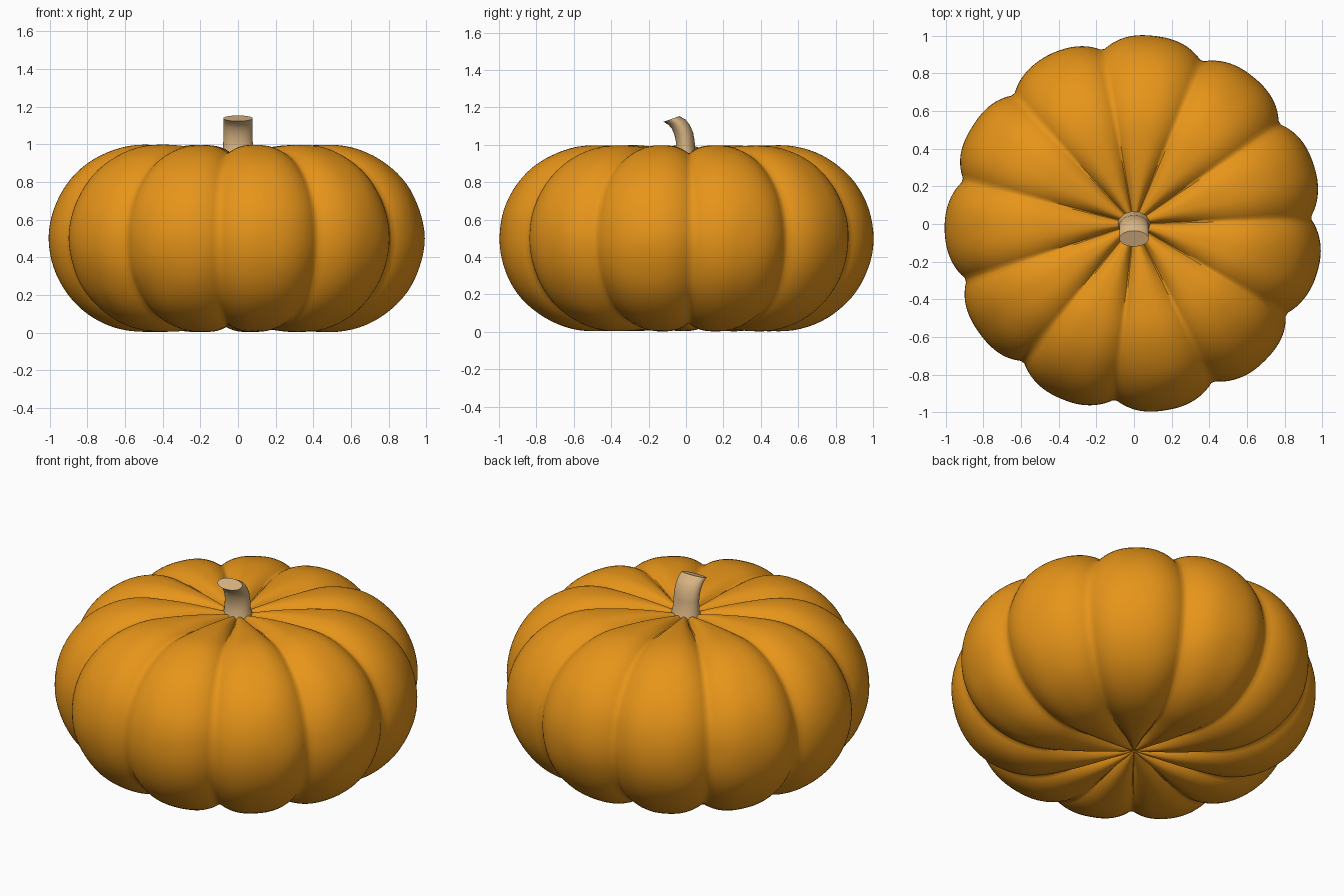
import bpy, bmesh, math
from mathutils import Vector, noise

if "Cube" in bpy.data.objects:
    bpy.data.objects.remove(bpy.data.objects["Cube"])

LOBES, SEG = 11, 264
FIRST_GROOVE = math.radians(2)


def material(name, color):
    m = bpy.data.materials.new(name)
    m.diffuse_color = (*color, 1)
    m.use_nodes = True
    m.node_tree.nodes["Principled BSDF"].inputs["Base Color"].default_value = m.diffuse_color
    return m


def loft(name, rings, mat, poles=None):
    """Skin a list of closed rings; close the ends with pole points or flat caps."""
    bm = bmesh.new()
    rows = [[bm.verts.new(p) for p in ring] for ring in rings]
    n = len(rows[0])
    for a, b in zip(rows, rows[1:]):
        for i in range(n):
            j = (i + 1) % n
            bm.faces.new((a[i], a[j], b[j], b[i]))
    if poles:
        lo, hi = (bm.verts.new(p) for p in poles)
        for i in range(n):
            j = (i + 1) % n
            bm.faces.new((lo, rows[0][j], rows[0][i]))
            bm.faces.new((hi, rows[-1][i], rows[-1][j]))
    else:
        bm.faces.new(rows[0][::-1])
        bm.faces.new(rows[-1])
    bmesh.ops.recalc_face_normals(bm, faces=bm.faces)
    me = bpy.data.meshes.new(name)
    bm.to_mesh(me)
    bm.free()
    ob = bpy.data.objects.new(name, me)
    bpy.context.collection.objects.link(ob)
    me.materials.append(mat)
    bpy.context.view_layer.objects.active = ob
    ob.select_set(True)
    bpy.ops.object.shade_smooth_by_angle(angle=math.radians(40))
    ob.select_set(False)
    return ob


# Body profile: bottom dimple, round outer side, top dimple (radius, height, normal)
def dimple(r):
    return 0.075 * (1 - r / 0.5) ** 2

inner = [0.02, 0.04, 0.07, 0.1, 0.14, 0.19, 0.25, 0.32, 0.4, 0.46]
profile = [(r, 0.003 + dimple(r), 0, -1) for r in inner]
for k in range(41):
    a = math.radians(-90 + 180 * k / 40)
    profile.append((0.5 + 0.505 * math.cos(a), 0.5 + 0.497 * math.sin(a),
                    math.cos(a), math.sin(a)))
profile += [(r, 0.997 - dimple(r), 0, 1) for r in reversed(inner)]

# Press the grooves between lobes inward along the profile normal
body_rings = []
for r, z, nr, nz in profile:
    depth = (0.045 + 0.025 * nr) * min(1, r / 0.16)
    ring = []
    for i in range(SEG):
        ang = 2 * math.pi * i / SEG
        t = abs(((ang - FIRST_GROOVE) * LOBES / (2 * math.pi)) % 1 * 2 - 1)
        d = -depth * t ** 2.6
        bump = noise.noise(Vector((r * math.cos(ang), r * math.sin(ang), z)) * 5)
        d += 0.004 * bump * min(1, r)
        rr = r + nr * d
        ring.append((rr * math.cos(ang), rr * math.sin(ang), z + nz * d))
    body_rings.append(ring)
loft("pumpkin_body", body_rings, material("orange_skin", (0.80, 0.30, 0.01)),
     poles=((0, 0, 0.08), (0, 0, 0.92)))

# Stem: oval sections bending toward the front (height, y centre, x radius, y radius, tilt)
sections = [(0.90, 0.0, 0.09, 0.075, 0), (0.94, 0.0, 0.085, 0.065, 0),
            (0.97, -0.002, 0.08, 0.052, 0), (1.02, -0.004, 0.078, 0.05, 0.05),
            (1.06, -0.012, 0.078, 0.05, 0.12), (1.095, -0.027, 0.078, 0.048, 0.22),
            (1.12, -0.047, 0.078, 0.046, 0.3), (1.138, -0.078, 0.078, 0.042, 0.36)]
stem_rings = []
for z, y, rx, ry, tilt in sections:
    ring = []
    for i in range(32):
        a = 2 * math.pi * i / 32
        ring.append((rx * math.cos(a), y + ry * math.sin(a), z + tilt * ry * math.sin(a)))
    stem_rings.append(ring)
loft("stem", stem_rings, material("tan_stem", (0.68, 0.45, 0.22)))
